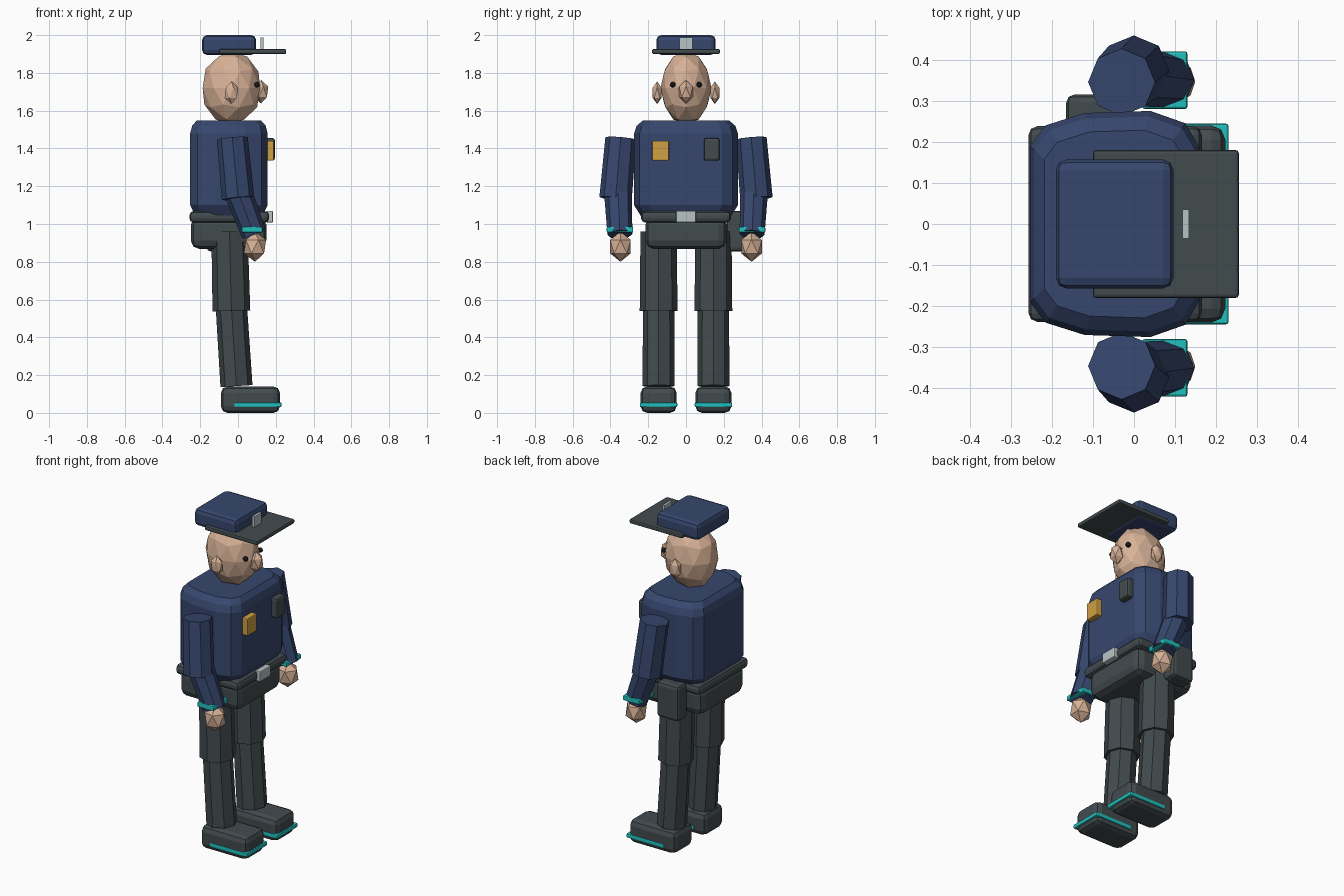
import bpy
import bmesh
from mathutils import Matrix, Vector

old = bpy.data.objects.get("Cube")
if old:
    bpy.data.objects.remove(old, do_unlink=True)


def material(name, rgb):
    m = bpy.data.materials.new(name)
    m.use_nodes = True
    colour = (*rgb, 1)
    m.diffuse_color = colour
    m.node_tree.nodes["Principled BSDF"].inputs["Base Color"].default_value = colour
    return m


NAVY = material("navy cloth", (0.037, 0.062, 0.155))
DARK = material("charcoal", (0.055, 0.07, 0.076))
SKIN = material("skin", (0.68, 0.44, 0.31))
TEAL = material("teal trim", (0.015, 0.53, 0.51))
GOLD = material("gold", (0.62, 0.35, 0.055))
PALE = material("pale grey", (0.68, 0.68, 0.66))
SILVER = material("silver", (0.47, 0.55, 0.56))
BLACK = material("eye black", (0.012, 0.012, 0.014))


def finish(name, bm, mat):
    bmesh.ops.recalc_face_normals(bm, faces=bm.faces)
    mesh = bpy.data.meshes.new(name)
    bm.to_mesh(mesh)
    bm.free()
    mesh.materials.append(mat)
    ob = bpy.data.objects.new(name, mesh)
    bpy.context.collection.objects.link(ob)
    return ob


def box(name, x, y, z, mat, bevel=0.0, tilt=0.0):
    """Box from (min, max) ranges, with softened edges."""
    spans = (x, y, z)
    centre = Vector([(a + b) / 2 for a, b in spans])
    size = [abs(b - a) for a, b in spans]
    bm = bmesh.new()
    bmesh.ops.create_cube(bm, size=1, matrix=Matrix.Diagonal((*size, 1)))
    ob = finish(name, bm, mat)
    ob.location = centre
    ob.rotation_euler.y = tilt
    if bevel:
        mod = ob.modifiers.new("soft edges", "BEVEL")
        mod.width = bevel
        mod.segments = 2
        mod.limit_method = "NONE"
    return ob


def ball(name, centre, radii, mat, detail=1):
    bm = bmesh.new()
    bmesh.ops.create_icosphere(bm, subdivisions=detail, radius=1,
                               matrix=Matrix.Diagonal((*radii, 1)))
    ob = finish(name, bm, mat)
    ob.location = centre
    return ob


def limb(name, top, bottom, r_top, r_bottom, mat):
    """Eight-sided tapered tube between two points."""
    top, bottom = Vector(top), Vector(bottom)
    axis = top - bottom
    bm = bmesh.new()
    bmesh.ops.create_cone(bm, cap_ends=True, segments=8, radius1=r_bottom,
                          radius2=r_top, depth=axis.length)
    ob = finish(name, bm, mat)
    ob.location = (top + bottom) / 2
    ob.rotation_mode = "QUATERNION"
    ob.rotation_quaternion = Vector((0, 0, 1)).rotation_difference(axis)
    return ob


def loft(name, half_outline, levels, centre_x, mat):
    """Stack scaled copies of a mirrored outline."""
    outline = half_outline + [(x, -y) for x, y in reversed(half_outline)]
    bm = bmesh.new()
    rings = [[bm.verts.new((centre_x + (x - centre_x) * s, y * s, z))
              for x, y in outline] for z, s in levels]
    n = len(outline)
    for low, high in zip(rings, rings[1:]):
        for i in range(n):
            j = (i + 1) % n
            bm.faces.new((low[i], low[j], high[j], high[i]))
    bm.faces.new(rings[0])
    bm.faces.new(rings[-1])
    return finish(name, bm, mat)


# Torso
loft("torso",
     [(-0.253, 0.19), (-0.215, 0.24), (-0.12, 0.27),
      (0.04, 0.275), (0.125, 0.245), (0.157, 0.19)],
     [(1.03, 0.84), (1.10, 1.0), (1.48, 1.0), (1.52, 0.95), (1.548, 0.83)],
     -0.048, NAVY)

# Chest details
box("collar", (0.105, 0.14), (-0.16, 0.16), (1.48, 1.525), PALE, 0.004, 0.25)
box("chest_badge", (0.14, 0.19), (-0.18, -0.09), (1.335, 1.44), GOLD, 0.006)
box("radio", (0.14, 0.195), (0.095, 0.178), (1.335, 1.455), DARK, 0.012)

# Hips, belt and holster
box("hips", (-0.25, 0.15), (-0.215, 0.215), (0.868, 1.04), DARK, 0.045)
box("belt", (-0.257, 0.165), (-0.238, 0.238), (1.008, 1.068), DARK, 0.022)
box("belt_buckle", (0.15, 0.185), (-0.052, 0.052), (1.008, 1.07), SILVER, 0.005)
box("holster", (-0.165, -0.02), (0.215, 0.315), (0.855, 1.07), DARK, 0.02)

# Head and face
ball("head", (-0.035, 0, 1.72), (0.16, 0.135, 0.195), SKIN, 2)
ball("nose", (0.122, 0, 1.70), (0.043, 0.043, 0.062), SKIN)

# Peaked cap
box("cap_crown", (-0.19, 0.096), (-0.157, 0.157), (1.895, 2.0), NAVY, 0.026)
box("cap_brim", (-0.10, 0.255), (-0.18, 0.18), (1.9, 1.926), DARK, 0.008)
box("cap_badge", (0.118, 0.134), (-0.035, 0.035), (1.925, 1.988), SILVER)

# Paired parts, mirrored across the body
for label, s in (("left", 1), ("right", -1)):
    ball(f"{label}_ear", (-0.035, s * 0.153, 1.695), (0.04, 0.028, 0.06), SKIN)
    ball(f"{label}_eye", (0.1, s * 0.07, 1.738), (0.015, 0.015, 0.015), BLACK, 2)

    # Arm
    limb(f"{label}_upper_arm", (-0.03, s * 0.345, 1.453),
         (0.0, s * 0.373, 1.135), 0.082, 0.086, NAVY)
    limb(f"{label}_forearm", (0.0, s * 0.36, 1.17),
         (0.085, s * 0.35, 0.945), 0.074, 0.066, NAVY)
    box(f"{label}_cuff", (0.02, 0.13), (s * 0.35 - 0.07, s * 0.35 + 0.07),
        (0.955, 0.985), TEAL, 0.006)
    ball(f"{label}_hand", (0.09, s * 0.347, 0.88), (0.066, 0.064, 0.08), SKIN)

    # Leg
    limb(f"{label}_thigh", (-0.045, s * 0.145, 0.96),
         (-0.035, s * 0.145, 0.54), 0.096, 0.1, DARK)
    limb(f"{label}_shin", (-0.035, s * 0.145, 0.56),
         (-0.008, s * 0.145, 0.142), 0.083, 0.085, DARK)

    # Shoe with its trim
    y = s * 0.145
    box(f"{label}_shoe", (-0.09, 0.222), (y - 0.095, y + 0.095),
        (0.0, 0.14), DARK, 0.034)
    box(f"{label}_shoe_trim", (-0.02, 0.23), (y - 0.099, y + 0.099),
        (0.03, 0.055), TEAL, 0.006)
